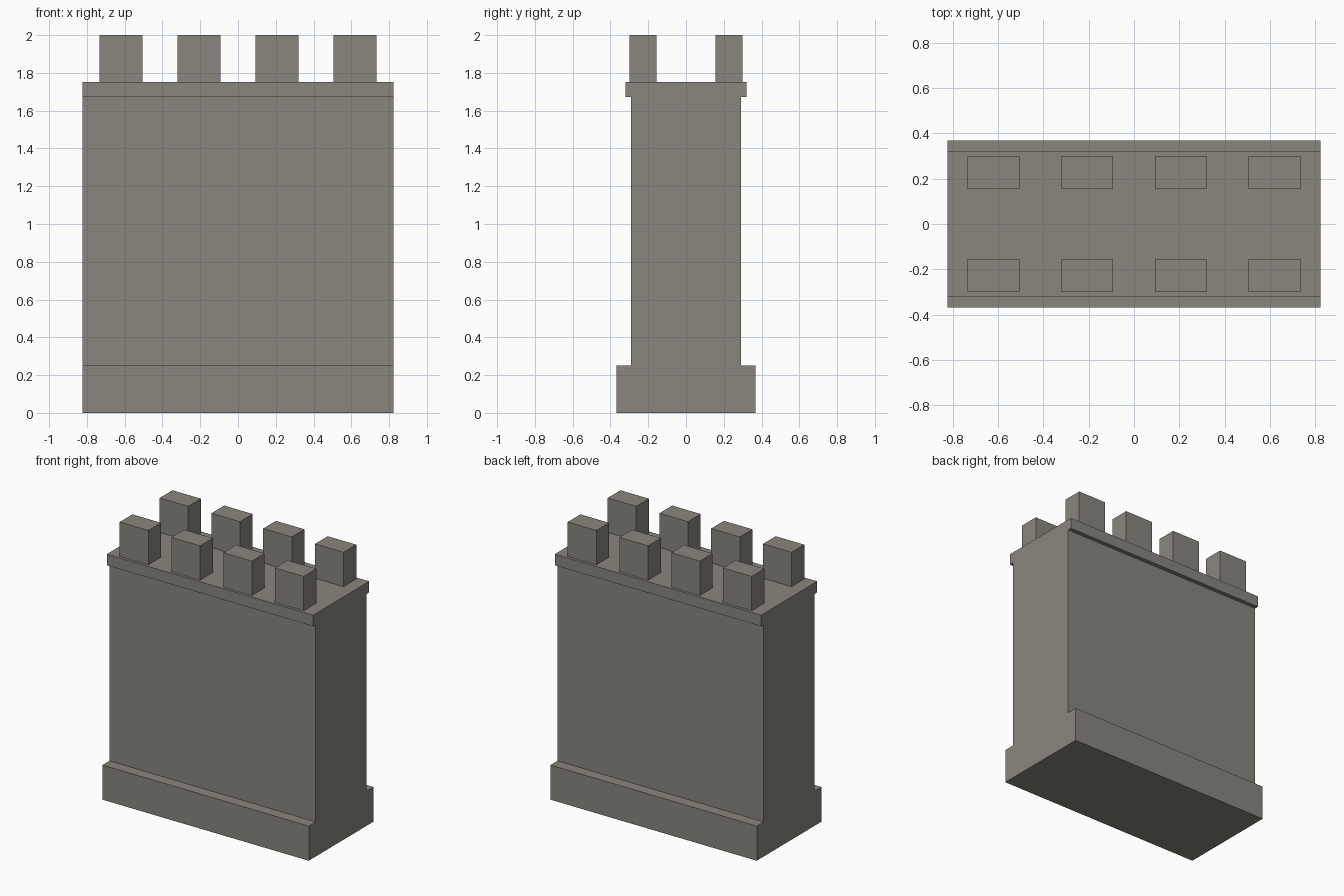
import bpy, bmesh
from mathutils import Matrix

if "Cube" in bpy.data.objects:
    bpy.data.objects.remove(bpy.data.objects["Cube"])

stone = bpy.data.materials.new("warm grey stone")
stone.diffuse_color = (0.25, 0.238, 0.205, 1)
stone.use_nodes = True
stone.node_tree.nodes["Principled BSDF"].inputs["Base Color"].default_value = stone.diffuse_color


def finish(name, bm):
    bmesh.ops.recalc_face_normals(bm, faces=bm.faces)
    mesh = bpy.data.meshes.new(name)
    bm.to_mesh(mesh)
    bm.free()
    mesh.materials.append(stone)
    obj = bpy.data.objects.new(name, mesh)
    bpy.context.collection.objects.link(obj)
    return obj


# Wall body: half profile (y, z) with plinth, shaft and cap, mirrored and extruded along x
HALF_LENGTH = 0.823
half = [(0.369, 0), (0.369, 0.25), (0.29, 0.25), (0.29, 1.672), (0.32, 1.672), (0.32, 1.752)]
profile = half + [(-y, z) for y, z in reversed(half)]
bm = bmesh.new()
face = bm.faces.new([bm.verts.new((-HALF_LENGTH, y, z)) for y, z in profile])
ext = bmesh.ops.extrude_face_region(bm, geom=[face], use_keep_orig=True)
verts = [v for v in ext["geom"] if isinstance(v, bmesh.types.BMVert)]
bmesh.ops.translate(bm, verts=verts, vec=(2 * HALF_LENGTH, 0, 0))
finish("wall_body", bm)

# Battlements: two rows of four merlons standing on the cap
for side, row in ((-1, "front"), (1, "back")):
    for i in range(4):
        bm = bmesh.new()
        bmesh.ops.create_cube(bm, size=1, matrix=Matrix.Diagonal((0.228, 0.145, 0.248, 1)))
        obj = finish(f"{row}_merlon_{i + 1}", bm)
        obj.location = ((i - 1.5) * 0.413, side * 0.2275, 1.876)
